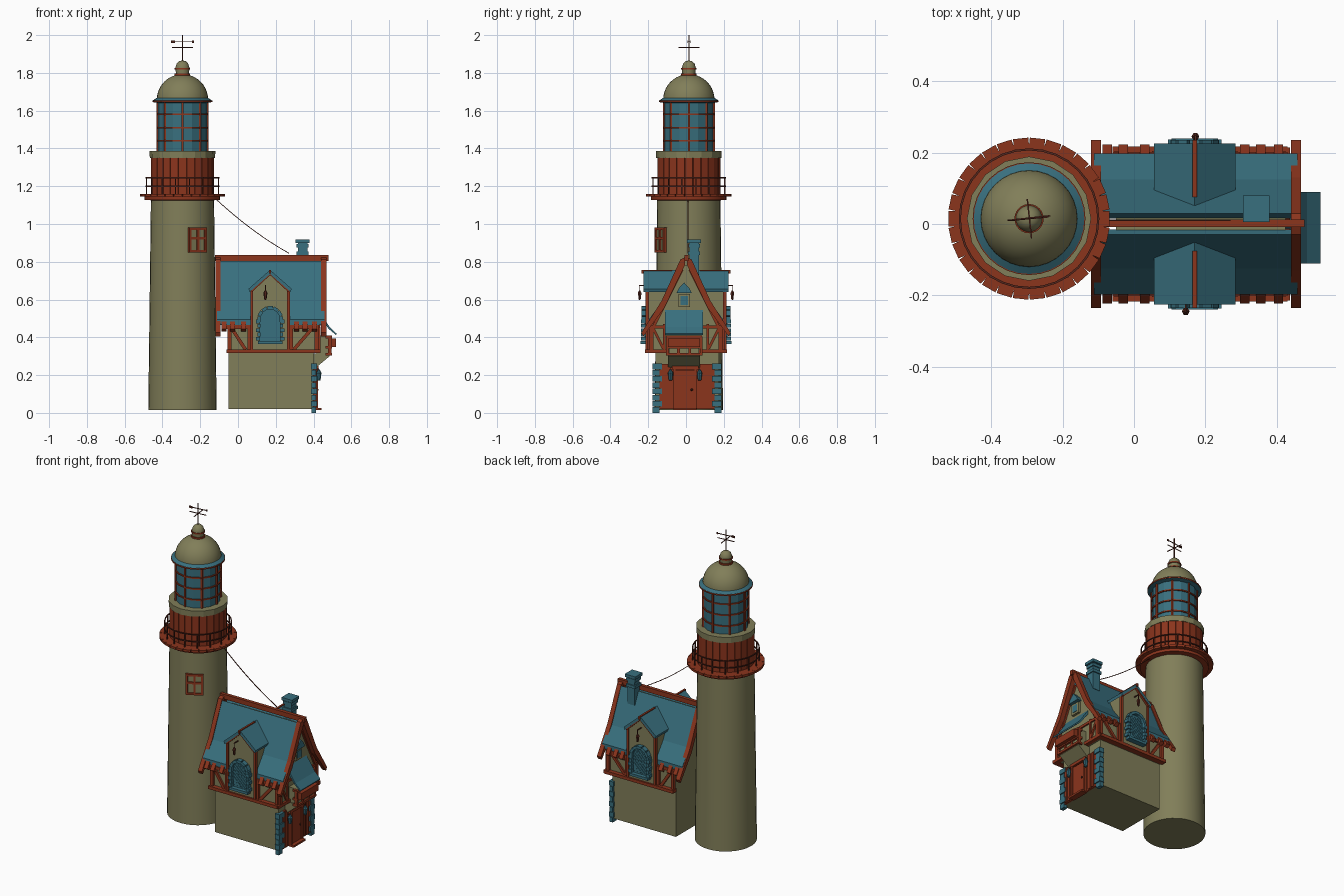
import bpy, bmesh
from math import sin, cos, pi, radians
from mathutils import Vector, Matrix

if "Cube" in bpy.data.objects:
    bpy.data.objects.remove(bpy.data.objects["Cube"])

def mat(name, c):
    m = bpy.data.materials.new(name)
    m.diffuse_color = (*c, 1)
    m.use_nodes = True
    m.node_tree.nodes["Principled BSDF"].inputs["Base Color"].default_value = m.diffuse_color
    return m

OLIVE = mat("olive", (.22, .21, .10))
TEAL = mat("teal", (.04, .16, .21))
RED = mat("red_wood", (.26, .035, .012))
IRON = mat("dark_iron", (.09, .02, .012))
TX, TY = -.294, .015          # tower axis

def finish(name, bm, m, smooth=False):
    bmesh.ops.remove_doubles(bm, verts=bm.verts, dist=1e-5)
    bmesh.ops.recalc_face_normals(bm, faces=bm.faces)
    me = bpy.data.meshes.new(name)
    bm.to_mesh(me)
    bm.free()
    me.materials.append(m)
    if smooth:
        me.shade_smooth()
        me.set_sharp_from_angle(angle=radians(35))
    ob = bpy.data.objects.new(name, me)
    bpy.context.collection.objects.link(ob)
    return ob

def box(name, c, s, m, rz=0):
    bm = bmesh.new()
    bmesh.ops.create_cube(bm, size=1, matrix=Matrix.Translation(c) @ Matrix.Rotation(rz, 4, 'Z') @ Matrix.Diagonal((*s, 1)))
    return finish(name, bm, m)

def beam(name, p, q, w, m, d=None):
    p, q = Vector(p), Vector(q)
    bm = bmesh.new()
    rot = (q - p).to_track_quat('Z', 'Y').to_matrix().to_4x4()
    bmesh.ops.create_cube(bm, size=1, matrix=Matrix.Translation((p + q) / 2) @ rot @ Matrix.Diagonal((w, d or w, (q - p).length, 1)))
    return finish(name, bm, m)

def lathe(name, prof, m, n=32, smooth=True, c=(TX, TY), closed=False):
    bm = bmesh.new()
    rings = [[bm.verts.new((c[0] + r * cos(2 * pi * i / n), c[1] + r * sin(2 * pi * i / n), z)) for i in range(n)] for r, z in prof]
    pairs = list(zip(rings, rings[1:])) + ([(rings[-1], rings[0])] if closed else [])
    for a, b in pairs:
        for i in range(n):
            bm.faces.new((a[i], a[(i + 1) % n], b[(i + 1) % n], b[i]))
    return finish(name, bm, m, smooth)

def ring(name, r, z, t, m, n=32):
    return lathe(name, [(r - t, z - t), (r + t, z - t), (r + t, z + t), (r - t, z + t)], m, n, closed=True)

def prism(name, pts, axis, a, b, m):
    bm = bmesh.new()
    put = (lambda u, v, w: (w, u, v)) if axis == 'x' else (lambda u, v, w: (u, w, v))
    A = [bm.verts.new(put(u, v, a)) for u, v in pts]
    B = [bm.verts.new(put(u, v, b)) for u, v in pts]
    bm.faces.new(A)
    bm.faces.new(B)
    for i in range(len(pts)):
        j = (i + 1) % len(pts)
        bm.faces.new((A[i], A[j], B[j], B[i]))
    return finish(name, bm, m)

def polar(r, a, z):
    return (TX + r * cos(a), TY + r * sin(a), z)

# ---- tower shaft, gallery and drum
lathe("tower_shaft", [(0, .015), (.181, .015), (.167, 1.14), (0, 1.14)], OLIVE)
lathe("gallery_bracket_ring", [(.16, 1.125), (.2, 1.128), (.2, 1.148), (.16, 1.148)], RED, closed=True)
for i in range(30):
    a = 2 * pi * i / 30
    box("gallery_plank", polar(.194, a, 1.152), (.064, .043, .014), RED, a)
lathe("drum_core", [(0, 1.14), (.158, 1.14), (.158, 1.36), (0, 1.36)], RED)
for i in range(24):
    a = 2 * pi * i / 24
    box("drum_plank", polar(.161, a, 1.26), (.012, .0405, .22), RED, a)
lathe("drum_parapet", [(.13, 1.35), (.173, 1.35), (.174, 1.387), (.13, 1.387)], OLIVE, 16, False, closed=True)
for i in range(16):
    a = 2 * pi * (i + .5) / 16
    beam("railing_post", polar(.194, a, 1.155), polar(.194, a, 1.247), .006, IRON)
for z in (1.2, 1.245):
    ring("railing_bar", .194, z, .003, IRON)

# ---- lantern room
lathe("lantern_glass", [(0, 1.37), (.13, 1.37), (.13, 1.65), (0, 1.65)], TEAL, 16, False)
for i in range(8):
    a = 2 * pi * i / 8
    beam("lantern_mullion", polar(.132, a, 1.385), polar(.132, a, 1.65), .011, RED)
for z in (1.44, 1.51, 1.58):
    ring("lantern_bar", .133, z, .004, RED, 16)
lathe("lantern_eave", [(.125, 1.64), (.155, 1.645), (.155, 1.655), (.125, 1.675)], TEAL, closed=True)
ring("eave_trim", .154, 1.65, .004, RED)
lathe("dome", [(0, 1.655)] + [(.136 * cos(t * pi / 20), 1.658 + .135 * sin(t * pi / 20)) for t in range(11)], OLIVE)
lathe("finial", [(0, 1.78), (.034, 1.78), (.036, 1.815), (.037, 1.828), (.03, 1.85), (.017, 1.862), (0, 1.866)], OLIVE, 24)
ring("finial_band_lower", .036, 1.792, .005, RED, 24)
ring("finial_band_upper", .037, 1.822, .004, RED, 24)
beam("vane_rod", (TX, TY, 1.85), (TX, TY, 2.0), .005, IRON)
beam("vane_bar", (TX - .06, TY - .005, 1.965), (TX + .058, TY + .008, 1.965), .004, IRON)
beam("vane_bar_cross", (TX + .007, TY - .055, 1.935), (TX - .005, TY + .055, 1.935), .004, IRON)
beam("vane_bar_lower", (TX - .055, TY - .005, 1.935), (TX + .055, TY + .005, 1.935), .004, IRON)
box("vane_tail", (TX - .05, TY - .005, 1.965), (.022, .003, .014), IRON)
box("vane_tip", (TX + .055, TY + .008, 1.965), (.01, .003, .012), IRON)

# ---- tower window
wa = radians(-62)
def wbox(name, u, z, w, h, d, m):
    x, y, _ = polar(.165, wa, 0)
    box(name, (x - u * sin(wa), y + u * cos(wa), z), (d, w, h), m, wa)
wbox("tower_window_pane", 0, .915, .1, .125, .012, OLIVE)
for u in (-.046, 0, .046):
    wbox("tower_window_stile", u, .915, .013, .132, .026, RED)
for z in (.855, .925, .975):
    wbox("tower_window_rail", 0, z, .1, .013, .026, RED)

# ---- cable from gallery to roof ridge
cab = [Vector((-.115 + .385 * t, .01, 1.13 - .285 * t - .07 * t * (1 - t))) for t in [i / 8 for i in range(9)]]
for p, q in zip(cab, cab[1:]):
    beam("cable", p, q, .004, IRON)

# ---- cottage walls
box("ground_floor", (.175, .006, .17), (.45, .335, .3), OLIVE)
half = [(.19, .32), (.19, .445), (.12, .555), (.018, .78)]
prism("upper_floor", half + [(-y, z) for y, z in reversed(half)], 'x', -.05, .425, OLIVE)

# ---- main roof, verges, ridge
for s in (-1, 1):
    prism("roof_slope", [(s * y, z) for y, z in [(.03, .805), (.125, .59), (.197, .495), (.197, .465), (.115, .56), (.015, .775)]], 'x', -.112, .458, TEAL)
    for x in (-.12, .44):
        prism("verge_board", [(s * y, z) for y, z in [(.004, .825), (.03, .812), (.13, .592), (.236, .425), (.226, .405), (.115, .555), (.004, .785)]], 'x', x, x + .028, RED)
    for x in (-.075, -.03, .03, .31, .355, .405):
        beam("rafter_tail", (x, s * .17, .50), (x, s * .212, .437), .026, RED)
    # timber frame on the long sides
    box("sill_beam", (.185, s * .2, .326), (.49, .035, .02), RED)
    box("wall_plate", (.185, s * .192, .455), (.49, .02, .02), RED)
    for x in (-.045, .06, .28, .415):
        box("wall_post", (x, s * .194, .39), (.02, .02, .13), RED)
    for p, q in ((-.035, .04), (.395, .295)):
        beam("wall_brace", (p, s * .192, .45), (q, s * .192, .335), .018, RED)
    # dormer
    prism("dormer_wall", [(.075, .325), (.265, .325), (.265, .655), (.17, .735), (.075, .655)], 'y', s * .06, s * .207, OLIVE)
    prism("dormer_roof", [(.17, .757), (.284, .657), (.278, .64), (.17, .735), (.062, .64), (.056, .657)], 'y', s * .05, s * .226, TEAL)
    box("dormer_ridge", (.17, s * .155, .748), (.012, .16, .018), RED)
    for x in (.073, .267):
        box("dormer_post", (x, s * .205, .49), (.014, .02, .33), RED)
    for x in (.07, .27):
        beam("dormer_verge", (x, s * .218, .645), (.17, s * .218, .738), .013, RED)
    # arched lattice window with stone surround
    arch = [(.17 + .055 * cos(t * pi / 8), .495 + .06 * sin(t * pi / 8)) for t in range(9)]
    prism("dormer_window_pane", [(.115, .38), (.225, .38)] + arch, 'y', s * .2, s * .215, TEAL)
    for k in range(7):
        a = pi * k / 6
        beam("window_arch_stone", (.17 + .05 * cos(a), s * .221, .495 + .053 * sin(a)), (.17 + .068 * cos(a), s * .221, .495 + .07 * sin(a)), .03, TEAL)
    for k in range(5):
        for e in (-1, 1):
            box("window_jamb_stone", (.17 + e * (.06 if k % 2 else .064), s * .221, .392 + k * .023), (.016 if k % 2 else .022, .032, .02), TEAL)
    box("window_sill", (.17, s * .222, .372), (.13, .036, .016), TEAL)
    for k in range(-2, 7):
        for e in (-1, 1):
            z0 = .39 + k * .022
            lo, hi = max(0, (.385 - z0) / .1), min(1, (.535 - z0) / .1)
            if hi > lo:
                beam("window_lattice", (.17 + e * (.1 * lo - .05), s * .217, z0 + .1 * lo), (.17 + e * (.1 * hi - .05), s * .217, z0 + .1 * hi), .005, TEAL)
    # hanging lamp on the dormer
    lx = .145 if s < 0 else .172
    beam("lamp_bracket", (lx, s * .2, .675), (lx, s * .248, .675), .005, IRON)
    beam("lamp_chain", (lx, s * .245, .675), (lx, s * .245, .64), .004, IRON)
    lathe("lamp_body", [(0, .598), (.006, .6), (.011, .635), (.004, .648), (0, .648)], IRON, 6, False, (lx, s * .245))
box("ridge_beam", (.178, .002, .82), (.6, .022, .03), RED)

# ---- chimney
box("chimney_stack", (.342, .043, .82), (.05, .05, .19), TEAL)
for z, w in ((.845, .064), (.885, .062), (.908, .074)):
    box("chimney_course", (.342, .043, z), (w, w, .018), TEAL)

# ---- gable end timber and attic window
box("gable_sill", (.425, 0, .326), (.025, .43, .02), RED)
box("gable_beam", (.427, 0, .455), (.014, .37, .016), RED)
for s in (-1, 1):
    box("gable_post", (.427, s * .183, .39), (.02, .02, .13), RED)
    box("gable_inner_post", (.427, s * .115, .4), (.014, .014, .14), RED)
    beam("gable_brace", (.427, s * .175, .45), (.427, s * .12, .34), .014, RED)
    beam("gable_rafter", (.429, s * .17, .46), (.429, s * .02, .76), .016, RED)
box("attic_window_frame", (.43, -.01, .595), (.02, .062, .07), OLIVE)
box("attic_window_pane", (.435, -.01, .595), (.016, .04, .045), TEAL)
prism("attic_window_hood", [(-.05, .635), (.03, .635), (.018, .66), (-.01, .69), (-.038, .66)], 'x', .42, .455, TEAL)

# ---- bay balcony and awning
cy = -.01
bm_pts = [(.40, .235), (.425, .25), (.485, .3), (.485, .315), (.40, .315)]
prism("bay_corbel", bm_pts, 'y', cy - .085, cy + .085, OLIVE)
box("bay_room", (.45, cy, .36), (.07, .16, .1), OLIVE)
for z in (.31, .348, .402):
    box("bay_rail", (.48, cy, z), (.035, .19, .014), RED)
for y in (-.09, -.03, .03, .09):
    box("bay_post", (.485, cy + y, .355), (.018, .014, .1), RED)
box("bay_flower_box", (.502, cy, .372), (.035, .17, .045), RED)
prism("awning", [(.425, .545), (.455, .5), (.485, .455), (.522, .42), (.519, .412), (.48, .445), (.425, .52)], 'y', cy - .1, cy + .1, TEAL)

# ---- door end
box("door_wall", (.403, .005, .14), (.014, .29, .24), RED)
box("door_leaf", (.412, -.005, .125), (.012, .1, .2), RED)
for y in (-.06, .05):
    box("door_post", (.415, y, .13), (.018, .014, .22), RED)
box("door_lintel", (.415, -.005, .24), (.02, .14, .018), RED)
box("door_step", (.422, -.005, .02), (.04, .12, .012), RED)
for y in (-.125, -.098, .085, .115):
    box("door_wall_plank", (.411, y, .14), (.008, .02, .23), RED)
lathe("door_knob", [(0, .115), (.006, .12), (.006, .126), (0, .13)], IRON, 8, True, (.421, .03))
for s in (-1, 1):
    for k in range(8):
        w = .05 if k % 2 else .036
        box("quoin", (.402, .005 + s * (.182 - w / 2), .015 + k * .033), (.032 if k % 2 else .024, w, .03), TEAL)
    ly = -.005 + s * .077
    beam("door_lamp_bracket", (.405, ly, .232), (.43, ly, .232), .005, IRON)
    lathe("door_lamp", [(0, .17), (.009, .173), (.013, .205), (.015, .21), (.004, .23), (0, .23)], TEAL, 8, False, (.428, ly))
